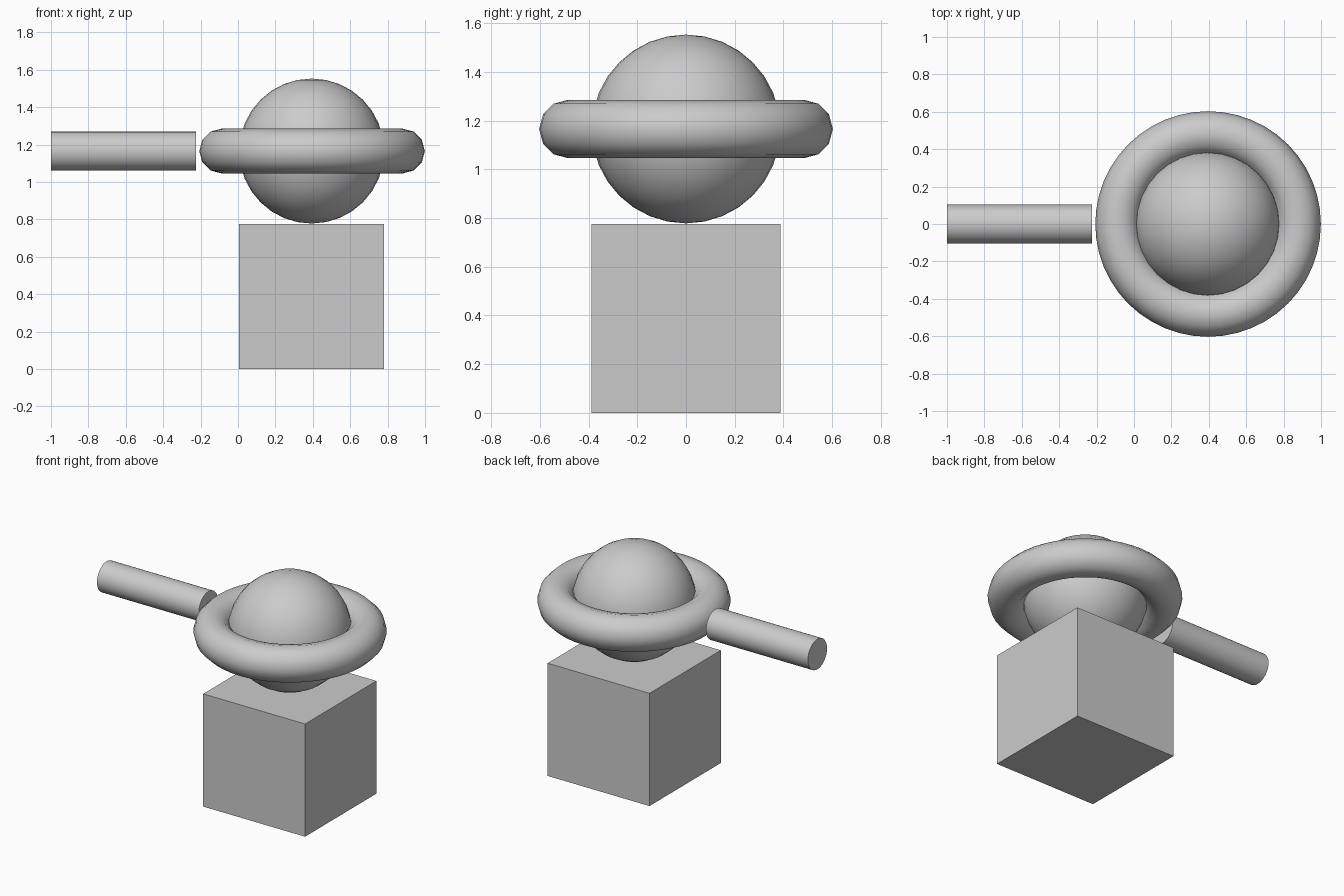
import bpy
from math import pi, radians

if "Cube" in bpy.data.objects:
    bpy.data.objects.remove(bpy.data.objects["Cube"])

U = 0.3875           # half size shared by cube, ball and rod
CX = 0.394           # x of the stacked parts
CZ = 3 * U + 0.003   # height of ball, ring and rod


def finish(name, smooth=True):
    ob = bpy.context.object
    ob.name = name
    if smooth:
        bpy.ops.object.shade_smooth_by_angle(angle=radians(40))
    return ob


# Base block
bpy.ops.mesh.primitive_cube_add(size=2 * U, location=(CX, 0, U))
finish("base_block", smooth=False)

# Ball resting on the block
bpy.ops.mesh.primitive_uv_sphere_add(segments=32, ring_count=16, radius=U,
                                     location=(CX, 0, CZ))
finish("ball")

# Ring around the ball
bpy.ops.mesh.primitive_torus_add(major_segments=48, minor_segments=12,
                                 major_radius=0.483, minor_radius=0.12,
                                 location=(CX + 0.002, 0, CZ))
finish("ring")

# Horizontal rod pointing at the ring
bpy.ops.mesh.primitive_cylinder_add(vertices=32, radius=0.104, depth=2 * U,
                                    location=(-1 + U, 0, CZ),
                                    rotation=(0, pi / 2, 0))
finish("rod")
